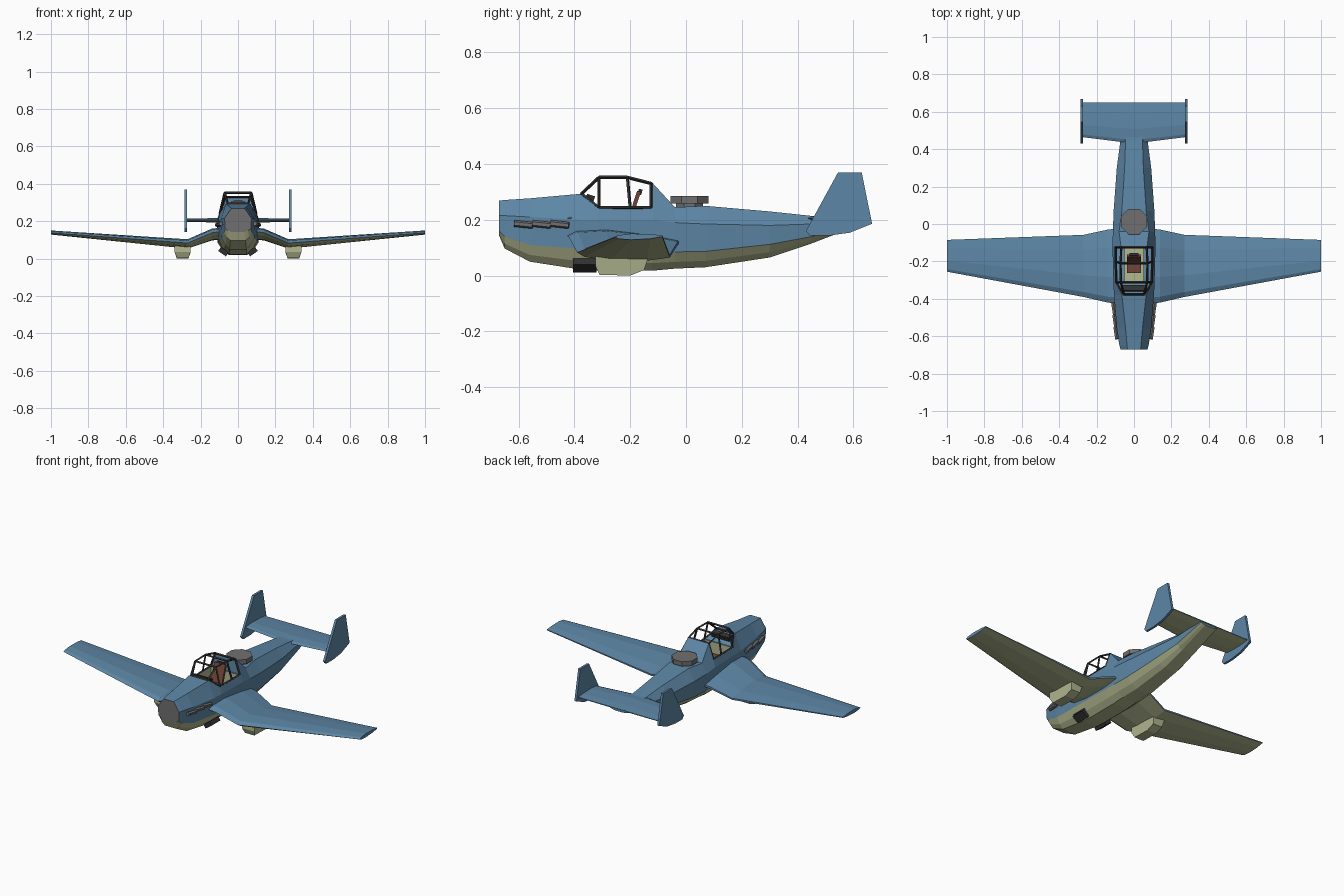
import bpy, bmesh, math
from mathutils import Vector, Matrix

cube = bpy.data.objects.get("Cube")
if cube:
    bpy.data.objects.remove(cube, do_unlink=True)


def material(name, r, g, b):
    m = bpy.data.materials.new(name)
    m.use_nodes = True
    m.diffuse_color = (r, g, b, 1)
    m.node_tree.nodes["Principled BSDF"].inputs["Base Color"].default_value = (r, g, b, 1)
    return m


BLUE = material("sky blue paint", .11, .24, .38)
OLIVE = material("pale olive paint", .45, .48, .28)
GREY = material("mid grey metal", .16, .16, .16)
DARK = material("dark metal", .03, .03, .03)
BROWN = material("brown leather", .17, .06, .04)


def finish(name, bm, mats, mirror=False):
    bmesh.ops.recalc_face_normals(bm, faces=bm.faces)
    me = bpy.data.meshes.new(name)
    bm.to_mesh(me)
    bm.free()
    ob = bpy.data.objects.new(name, me)
    bpy.context.collection.objects.link(ob)
    for m in mats:
        me.materials.append(m)
    if mirror:
        ob.modifiers.new("Mirror", "MIRROR")
    return ob


def loft(bm, rings):
    """Skin closed rings, cap both ends, return rows of side faces and the caps."""
    vs = [[bm.verts.new(p) for p in r] for r in rings]
    n = len(vs[0])
    rows = [[bm.faces.new((a[k], a[(k + 1) % n], b[(k + 1) % n], b[k])) for k in range(n)]
            for a, b in zip(vs, vs[1:])]
    return rows, [bm.faces.new(vs[0]), bm.faces.new(vs[-1])]


def box(name, loc, size, mat, rot=None, mirror=False):
    bm = bmesh.new()
    M = Matrix.Translation(loc) @ (rot or Matrix()) @ Matrix.Diagonal((*size, 1))
    bmesh.ops.create_cube(bm, size=1, matrix=M)
    return finish(name, bm, [mat], mirror)


def add_rod(bm, a, b, r, sides=4):
    a, b = Vector(a), Vector(b)
    d = b - a
    M = Matrix.Translation((a + b) / 2) @ d.to_track_quat('Z', 'Y').to_matrix().to_4x4()
    bmesh.ops.create_cone(bm, cap_ends=True, segments=sides, radius1=r, radius2=r,
                          depth=d.length, matrix=M)


def prism(name, profile, x0, x1, mat, taper_below=None, taper=1):
    """Extrude a (y, z) outline along x, optionally narrowed below a height."""
    bm = bmesh.new()
    loft(bm, [[(x, y, z) for y, z in profile] for x in (x0, x1)])
    mid = (x0 + x1) / 2
    for v in bm.verts:
        if taper_below is not None and v.co.z < taper_below:
            v.co.x = mid + (v.co.x - mid) * taper
    return finish(name, bm, [mat], True)


# Fuselage stations: y, top z, top width, mid z, mid width, colour split z, bottom z, bottom width
stations = [
    (-.67, .269, .035, .215, .072, .16, .143, .035),
    (-.65, .271, .037, .215, .078, .14, .097, .04),
    (-.56, .277, .045, .21, .092, .11, .05, .045),
    (-.38, .293, .065, .2, .107, .096, .022, .048),
    (-.315, .243, .097, .2, .11, .092, .018, .048),
    (-.122, .243, .1, .2, .115, .085, .018, .048),
    (-.118, .33, .07, .2, .115, .085, .018, .048),
    (-.04, .245, .08, .19, .113, .085, .025, .046),
    (.07, .25, .065, .185, .109, .087, .03, .042),
    (.3, .23, .05, .18, .092, .112, .065, .035),
    (.45, .214, .045, .185, .072, .14, .115, .03),
    (.645, .208, .04, .202, .06, .197, .19, .025),
]
rings = []
for y, zt, wt, zm, wm, zs, zb, wb in stations:
    half = [(wt, zt), (wm, zm), (wm * .95, zs),
            (wb + .55 * (wm * .95 - wb), zb + .4 * (zs - zb)), (wb, zb)]
    rings.append([(x, y, z) for x, z in half] + [(-x, y, z) for x, z in reversed(half)])
bm = bmesh.new()
rows, caps = loft(bm, rings)
for row in rows:
    for k, f in enumerate(row):
        f.material_index = 1 if 2 <= k <= 6 else 0
caps[0].material_index = 2
# Sunken cockpit tub
bm.normal_update()
tub = rows[4][9]
bmesh.ops.inset_individual(bm, faces=[tub], thickness=.012)
floor = bmesh.ops.extrude_discrete_faces(bm, faces=[tub])["faces"][0]
bmesh.ops.translate(bm, verts=floor.verts, vec=(0, 0, -.1))
for v in floor.verts:
    for f in v.link_faces:
        f.material_index = 1
finish("fuselage", bm, [BLUE, OLIVE, GREY])


def wing(name, sections):
    """Each section: x, leading y, trailing y, leading z, trailing z, thickness."""
    bm = bmesh.new()
    rings = []
    for x, le, te, zl, zt, t in sections:
        def at(u, off):
            return (x, le + (te - le) * u, zl + (zt - zl) * u + off * t)
        rings.append([at(0, 0), at(.08, .3), at(.35, .5), at(.75, .35), at(1, .1),
                      at(1, -.1), at(.75, -.4), at(.35, -.5), at(.08, -.3)])
    rows, caps = loft(bm, rings)
    for row in rows:
        for f in row[5:]:
            f.material_index = 1
    return finish(name, bm, [BLUE, OLIVE], True)


wing("wings", [
    (.05, -.43, -.02, .15, .125, .06),
    (.14, -.42, -.03, .138, .115, .06),
    (.27, -.39, -.058, .083, .07, .05),
    (1, -.255, -.085, .138, .142, .022),
])
wing("tailplane", [
    (0, .43, .65, .205, .205, .024),
    (.08, .44, .65, .205, .205, .024),
    (.28, .465, .65, .205, .205, .018),
])
prism("tail_fins", [(.43, .16), (.545, .37), (.63, .37), (.667, .186), (.588, .154),
                    (.51, .143), (.444, .143)], .273, .287, BLUE)

# Undercarriage pods under the wing bends
prism("wheel_pods", [(-.325, .08), (-.325, .035), (-.31, .003), (-.2, 0), (-.15, .02),
                     (-.13, .08)], .253, .339, OLIVE, .025, .72)

# Coolers on the lower hull
box("coolers", (.078, -.363, .037), (.05, .085, .026), DARK,
    Matrix.Rotation(math.radians(-35), 4, 'Y'), True)

# Exhaust stubs with small ports above
bm = bmesh.new()
for i in range(3):
    y, x = -.615 + i * .065, .09 + i * .006
    add_rod(bm, (x, y, .187), (x + .01, y + .065, .18), .012, 6)
    add_rod(bm, (x - .012, y + .045, .206), (x - .004, y + .075, .206), .007)
finish("exhausts", bm, [GREY], True)

# Open canopy framework
bm = bmesh.new()
nose, front_low, front_top = (.055, -.375, .293), (.095, -.312, .243), (.07, -.312, .352)
mid_low, mid_top = (.098, -.2, .243), (.072, -.21, .352)
rear_low, rear_top = (.098, -.124, .243), (.068, -.124, .33)
links = [(nose, front_top), (nose, front_low), (front_low, front_top), (front_top, mid_top),
         (mid_low, mid_top), (mid_top, rear_top), (rear_low, rear_top),
         (front_low, mid_low), (mid_low, rear_low)]
for a, b in links:
    add_rod(bm, a, b, .006)
for p in (nose, front_top, mid_top, rear_top):
    add_rod(bm, p, (0, p[1], p[2]), .006)
finish("canopy_frame", bm, [DARK], True)

# Cockpit fittings
tilt = Matrix.Rotation(math.radians(-18), 4, 'X')
box("instrument_panel", (0, -.348, .265), (.12, .03, .05), DARK, tilt)
box("seat_back", (0, -.187, .245), (.075, .014, .12), BROWN, tilt)
box("seat_cushion", (0, -.228, .19), (.075, .07, .02), BROWN)
box("headrest", (0, -.165, .3), (.05, .014, .02), DARK, tilt)


# Dorsal drum: eight-sided cap on a narrower stem
def drum(name, r, z0, z1):
    bm = bmesh.new()
    M = Matrix.Translation((0, .013, (z0 + z1) / 2)) @ Matrix.Rotation(math.pi / 8, 4, 'Z')
    bmesh.ops.create_cone(bm, cap_ends=True, segments=8, radius1=r, radius2=r,
                          depth=z1 - z0, matrix=M)
    return finish(name, bm, [GREY])


drum("drum_cap", .074, .258, .286)
drum("drum_stem", .052, .22, .26)
